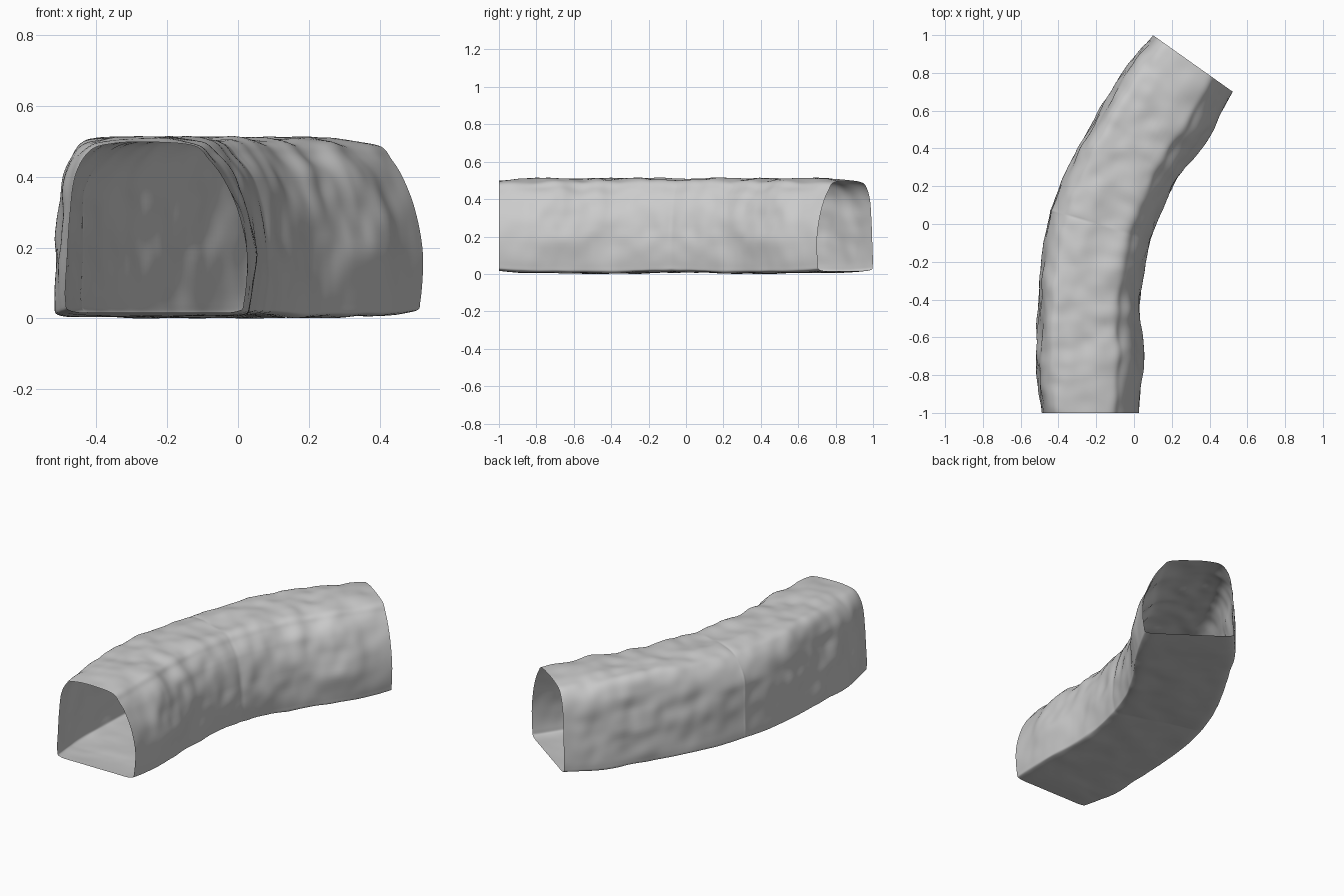
import bpy, bmesh, math
from mathutils import Vector, noise

if "Cube" in bpy.data.objects:
    bpy.data.objects.remove(bpy.data.objects["Cube"])


def spline(pts, t, closed=False):
    """Catmull-Rom point at parameter t (in control-point units)."""
    n = len(pts)
    i = int(math.floor(t)) if closed else min(int(t), n - 2)
    f = t - i
    pick = (lambda k: pts[k % n]) if closed else (lambda k: pts[max(0, min(n - 1, k))])
    a, b, c, d = (Vector(pick(i + k)) for k in (-1, 0, 1, 2))
    return 0.5 * (2 * b + (c - a) * f + (2 * a - 5 * b + 4 * c - d) * f * f
                  + (3 * b - 3 * c + d - a) * f ** 3)


# Cross-section: u across the passage (0 outer wall, 1 inner wall), z height
PROFILE = [(0.05, 0.026), (0.3, 0.023), (0.7, 0.023), (0.95, 0.026), (0.995, 0.06),
           (1.01, 0.19), (0.96, 0.31), (0.88, 0.40), (0.80, 0.455), (0.71, 0.495),
           (0.45, 0.505), (0.26, 0.50), (0.14, 0.48), (0.06, 0.41), (0.03, 0.3),
           (0.015, 0.18), (0.005, 0.06)]

# Plan outline of the front half; the last pair lies on the mirror plane
OUTER = [(-0.49, -1), (-0.52, -0.78), (-0.512, -0.5), (-0.50, -0.23), (-0.445, 0.08)]
INNER = [(0.02, -1), (0.04, -0.72), (0.028, -0.5), (0.04, -0.3), (0.08, -0.085)]
PLANE_POINT = Vector((-0.195, 0, 0))
PLANE_NORMAL = Vector((0.2827, 0.959, 0)).normalized()

STEPS, SUB = 70, 7
RING = len(PROFILE) * SUB


def rock_ring(s):
    """One rough cross-section of the front half, s from 0 (mouth) to 1 (middle)."""
    t = s * (len(OUTER) - 1)
    o, i = spline(OUTER, t), spline(INNER, t)
    across = i - o
    side = across.normalized()
    swell = min(1, s * 5) * (1 - 0.7 * max(0, (s - 0.75) / 0.25))
    rough = min(1, s * 6)
    ring = []
    for k in range(RING):
        q = k / SUB
        p = spline(PROFILE, q, True)
        ahead, back = spline(PROFILE, q + .1, True), spline(PROFILE, q - .1, True)
        tan = Vector(((ahead.x - back.x) * 0.52, ahead.y - back.y)).normalized()
        # the inner shoulder fills out toward the bend
        high = max(0, min(1, (p.y - 0.25) / 0.15)) * max(0, min(1, (p.x - 0.5) / 0.3))
        xy = o + across * (p.x + 0.04 * high * min(1, s * 1.5))
        co = Vector((xy.x, xy.y, 0.265 + (p.y - 0.265) * (1 + 0.05 * swell)))
        # gentle bulges and chips; the floor stays smoother
        bump = (0.018 * noise.noise(co * 6 + Vector((3, 7, 1)))
                + 0.007 * noise.noise(co * 12))
        amp = rough * min(1, 0.35 + max(0, p.y - 0.05) * 4)
        ring.append(co + Vector((side.x * tan.y, side.y * tan.y, -tan.x)) * bump * amp)
    return ring


def reflect(v):
    return v - 2 * (v - PLANE_POINT).dot(PLANE_NORMAL) * PLANE_NORMAL


def back_ring(ring, s):
    """Reflected ring, with the inner side trimmed slightly toward the far mouth."""
    out = []
    for v in ring:
        inner = max(0, min(1, (v.x + 0.49) / 0.51)) * (1 - s)
        out.append(reflect(v) + Vector((-0.01, -0.02, 0)) * inner)
    return out


# Front half, then its reflection, sharing the middle ring
half = [rock_ring(s / STEPS) for s in range(STEPS + 1)]
half[-1] = [v - (v - PLANE_POINT).dot(PLANE_NORMAL) * PLANE_NORMAL for v in half[-1]]
rings = half + [back_ring(half[s], s / STEPS) for s in reversed(range(STEPS))]

# Rest on the ground
low = min(v.z for r in rings for v in r)
bm = bmesh.new()
grid = [[bm.verts.new((v.x, v.y, v.z - low)) for v in r] for r in rings]
for a, b in zip(grid, grid[1:]):
    for k in range(RING):
        n = (k + 1) % RING
        bm.faces.new((a[k], b[k], b[n], a[n]))
for f in bm.faces:
    f.smooth = True
bm.normal_update()

mesh = bpy.data.meshes.new("cave_tunnel")
bm.to_mesh(mesh)
bm.free()
tunnel = bpy.data.objects.new("cave_tunnel", mesh)
bpy.context.collection.objects.link(tunnel)
